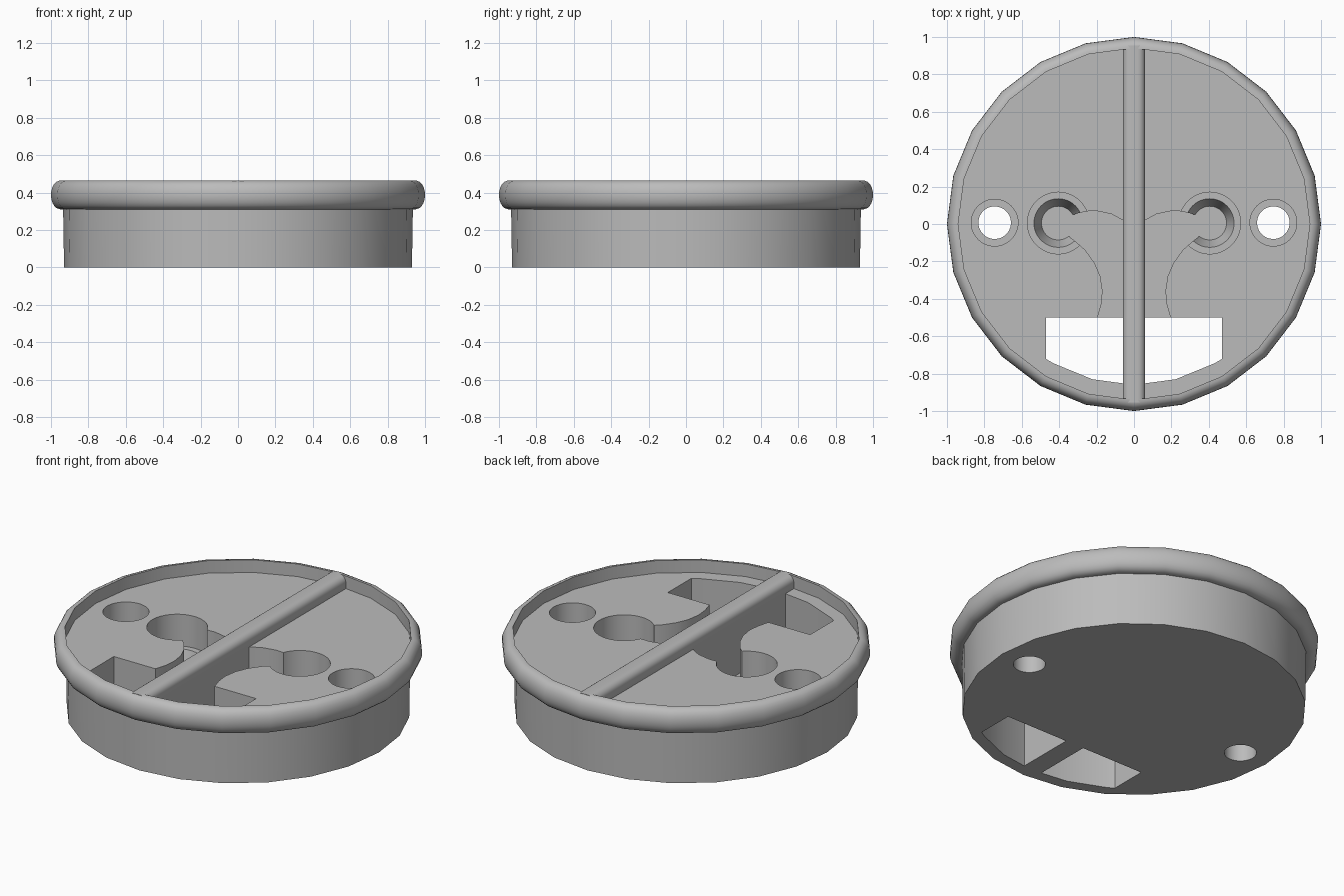
import bpy, bmesh, math

if "Cube" in bpy.data.objects:
    bpy.data.objects.remove(bpy.data.objects["Cube"])

SIDES = 24
FLOOR = 0.39      # recessed top face
POCKET = 0.08     # bottom of the blind pockets
TOP = 0.465

grey = bpy.data.materials.new("plain grey")
grey.diffuse_color = (0.5, 0.5, 0.5, 1)
grey.use_nodes = True
grey.node_tree.nodes["Principled BSDF"].inputs["Base Color"].default_value = grey.diffuse_color


def make_object(name, bm):
    bmesh.ops.recalc_face_normals(bm, faces=bm.faces)
    mesh = bpy.data.meshes.new(name)
    bm.to_mesh(mesh)
    bm.free()
    mesh.materials.append(grey)
    ob = bpy.data.objects.new(name, mesh)
    bpy.context.collection.objects.link(ob)
    return ob


def lathe(name, profile, sides, cx=0, cy=0):
    """Closed turned solid; profile is (radius, z) from the bottom up."""
    bm = bmesh.new()
    rings = [[bm.verts.new((cx + r * math.cos(2 * math.pi * i / sides),
                            cy + r * math.sin(2 * math.pi * i / sides), z))
              for i in range(sides)] for r, z in profile]
    for a, b in zip(rings, rings[1:]):
        for i in range(sides):
            j = (i + 1) % sides
            bm.faces.new((a[i], a[j], b[j], b[i]))
    bm.faces.new(rings[0])
    bm.faces.new(rings[-1])
    return make_object(name, bm)


def prism(name, outline, z0, z1):
    bm = bmesh.new()
    low = [bm.verts.new((x, y, z0)) for x, y in outline]
    high = [bm.verts.new((x, y, z1)) for x, y in outline]
    n = len(outline)
    for i in range(n):
        j = (i + 1) % n
        bm.faces.new((low[i], low[j], high[j], high[i]))
    bm.faces.new(low)
    bm.faces.new(high)
    return make_object(name, bm)


def cut(target, cutter):
    mod = target.modifiers.new(cutter.name, 'BOOLEAN')
    mod.operation = 'DIFFERENCE'
    mod.solver = 'EXACT'
    mod.object = cutter
    bpy.context.view_layer.objects.active = target
    bpy.ops.object.modifier_apply(modifier=mod.name)
    bpy.data.objects.remove(cutter)


# Round body with rolled rim and recessed top
mid, half = 0.3875, 0.0775
rim = [(0.94 + 0.06 * math.cos(t) ** 0.8, mid + half * math.sin(t))
       for t in (math.radians(a) for a in range(-80, 81, 16))]
body = lathe("body", [(0.93, 0), (0.935, 0.31), (0.94, 0.31)] + rim
             + [(0.94, TOP), (0.94, FLOOR)], SIDES)

# Pocket shapes, mirrored on both sides of the central wall
channel = [(0.06, 0.02), (0.12, 0.053), (0.2, 0.07), (0.25, 0.068), (0.29, 0.06),
           (0.34, 0.045), (0.4, 0.04), (0.4, -0.04), (0.35, -0.065), (0.31, -0.095),
           (0.26, -0.14), (0.21, -0.21), (0.18, -0.28), (0.168, -0.36),
           (0.175, -0.43), (0.195, -0.5), (0.195, -0.52), (0.06, -0.52)]
slot = [(0.06, -0.5), (0.47, -0.5), (0.47, -0.722), (0.43, -0.745),
        (0.223, -0.83), (0.06, -0.852)]

for s in (1, -1):
    # Cable cup with ledge and tapered seat
    cut(body, lathe("cup_cutter", [(0.09, POCKET), (0.13, 0.2), (0.165, 0.2),
                                   (0.165, 0.6)], 48, s * 0.405, 0.005))
    # Curved channel from the cup to the slot
    cut(body, prism("channel_cutter", [(s * x, y) for x, y in channel], POCKET, 0.6))
    # Half of the through slot
    cut(body, prism("slot_cutter", [(s * x, y) for x, y in slot], -0.1, 0.6))
    # Counterbored screw hole
    cut(body, lathe("screw_hole_cutter", [(0.087, -0.1), (0.087, 0.2), (0.125, 0.2),
                                          (0.125, 0.6)], 48, s * 0.745, 0.007))

# Rounded bar across the top
r = 0.04
arc = [(0.06 - r + r * math.cos(t), TOP - r + r * math.sin(t))
       for t in (math.radians(a) for a in range(0, 91, 15))]
section = [(0.06, FLOOR - 0.003)] + arc
section += [(-x, z) for x, z in reversed(section)]
bm = bmesh.new()
ends = [[bm.verts.new((x, y, z)) for x, z in section] for y in (-0.955, 0.955)]
for i in range(len(section)):
    j = (i + 1) % len(section)
    bm.faces.new((ends[0][i], ends[0][j], ends[1][j], ends[1][i]))
for e in ends:
    bm.faces.new(e)
bar = make_object("cross_bar", bm)

# Smooth curves, crisp edges
for ob in (body, bar):
    bpy.ops.object.select_all(action='DESELECT')
    ob.select_set(True)
    bpy.context.view_layer.objects.active = ob
    bpy.ops.object.shade_smooth_by_angle(angle=math.radians(32))
